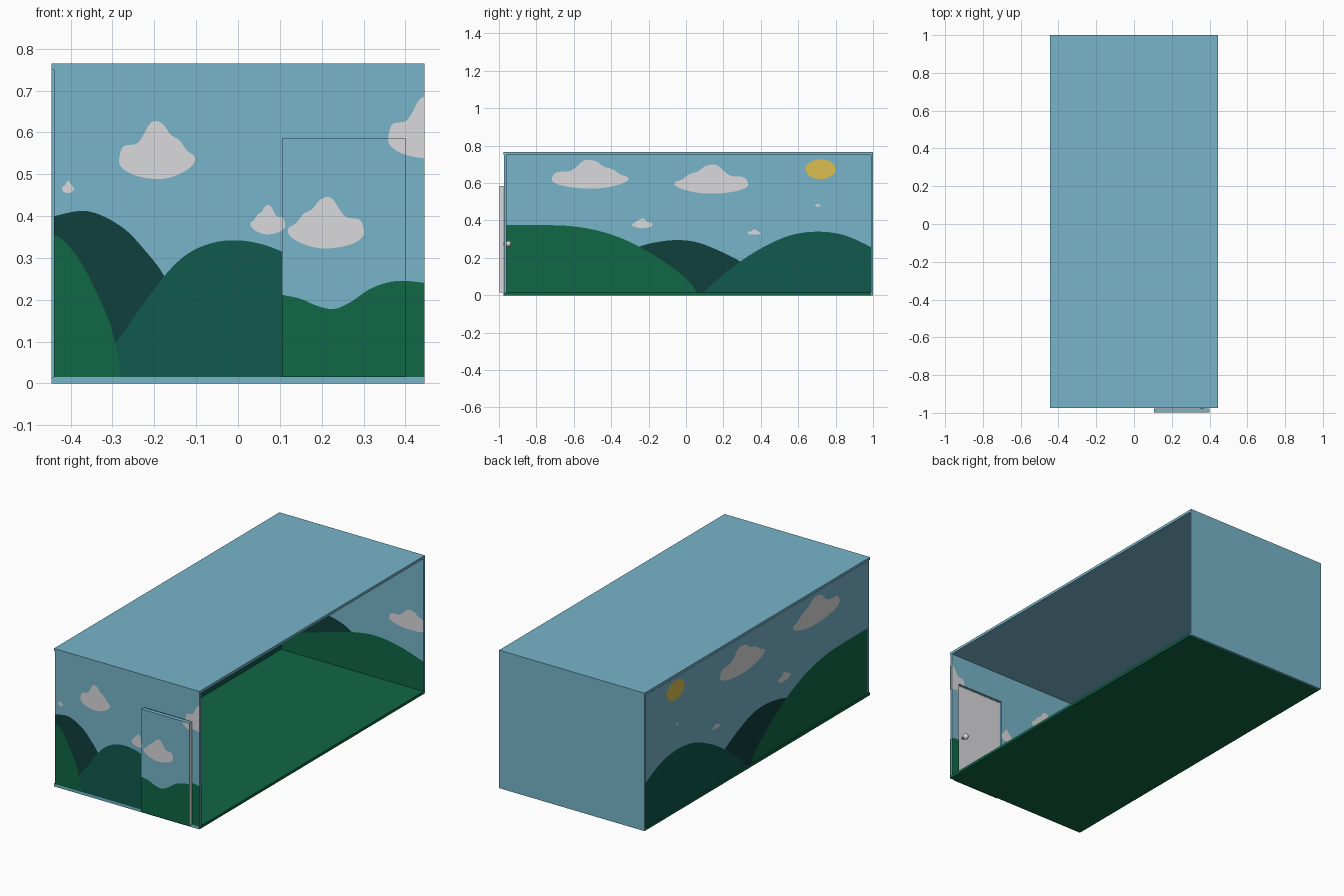
import bpy, bmesh, math
from mathutils import Vector

if "Cube" in bpy.data.objects:
    bpy.data.objects.remove(bpy.data.objects["Cube"])


def material(name, rgb):
    m = bpy.data.materials.new(name)
    m.diffuse_color = (*rgb, 1)
    m.use_nodes = True
    m.node_tree.nodes["Principled BSDF"].inputs["Base Color"].default_value = m.diffuse_color
    return m


SKY = material("sky_blue", (0.185, 0.46, 0.59))
GREEN = material("meadow_green", (0.005, 0.135, 0.062))
TEAL = material("hill_teal", (0.005, 0.10, 0.076))
DARK = material("far_hill_dark", (0.005, 0.05, 0.044))
WHITE = material("cloud_white", (0.70, 0.70, 0.72))
YELLOW = material("sun_yellow", (0.72, 0.52, 0.08))


def finish(bm, name, mats):
    me = bpy.data.meshes.new(name)
    bm.to_mesh(me)
    bm.free()
    for m in mats:
        me.materials.append(m)
    ob = bpy.data.objects.new(name, me)
    bpy.context.collection.objects.link(ob)
    return ob


def box(name, lo, hi, mats, rule=None):
    """Box between two corners; rule(normal) picks the material index."""
    bm = bmesh.new()
    bmesh.ops.create_cube(bm, size=1)
    for v in bm.verts:
        v.co = Vector([lo[i] if v.co[i] < 0 else hi[i] for i in range(3)])
    bm.normal_update()
    if rule:
        for f in bm.faces:
            f.material_index = rule(f.normal)
    return finish(bm, name, mats)


def smooth(pts, closed, steps=5):
    """Catmull-Rom curve through a few points."""
    n, out = len(pts), []
    for i in range(n if closed else n - 1):
        q = [pts[(i + k) % n] if closed else pts[min(max(i + k, 0), n - 1)] for k in (-1, 0, 1, 2)]
        for s in range(steps):
            t = s / steps
            out.append(tuple(0.5 * (2 * b + (c - a) * t + (2 * a - 5 * b + 4 * c - d) * t * t
                                    + (3 * b - a - 3 * c + d) * t ** 3) for a, b, c, d in zip(*q)))
    return out if closed else out + [pts[-1]]


def paint(name, mat, pts, panels, layer):
    """Painted shape: clipped to each panel and laid just off its surface.
    A panel is (axis, position, facing sign, u min, u max, z min, z max)."""
    whole = bmesh.new()
    for axis, pos, sign, u0, u1, z0, z1 in panels:
        bm = bmesh.new()
        bm.faces.new([bm.verts.new((u, z, 0)) for u, z in pts])
        bmesh.ops.triangulate(bm, faces=bm.faces[:])
        for co, no in (((u0, 0, 0), (-1, 0, 0)), ((u1, 0, 0), (1, 0, 0)),
                       ((0, z0, 0), (0, -1, 0)), ((0, z1, 0), (0, 1, 0))):
            bmesh.ops.bisect_plane(bm, geom=bm.verts[:] + bm.edges[:] + bm.faces[:],
                                   plane_co=co, plane_no=no, clear_outer=True)
        w = pos + sign * 0.0006 * layer
        for f in bm.faces:
            vs = [Vector((w, v.co.x, v.co.y)) if axis == 0 else Vector((v.co.x, w, v.co.y))
                  for v in f.verts]
            n = (vs[1] - vs[0]).cross(vs[2] - vs[0])
            if n[axis] * sign < 0:
                vs.reverse()
            whole.faces.new([whole.verts.new(v) for v in vs])
        bm.free()
    bmesh.ops.remove_doubles(whole, verts=whole.verts[:], dist=1e-5)
    finish(whole, name, [mat])


def hill(name, mat, crest, panels, layer):
    pts = smooth(crest, False)
    base = 0.01
    paint(name, mat, pts + [(pts[-1][0], base), (pts[0][0], base)], panels, layer)


CLOUD = [(0, .38), (.06, .56), (.25, .62), (.42, .97), (.57, .95), (.68, .76), (.8, .66),
         (.9, .48), (1, .38), (.98, .24), (.84, .1), (.62, 0), (.38, 0), (.15, .08), (.01, .22)]


def clouds(prefix, boxes, panels):
    """Clouds from (left, right, bottom, top, flipped) boxes."""
    for i, (a, b, c, d, flip) in enumerate(boxes):
        pts = [(a + (1 - u if flip else u) * (b - a), c + v * (d - c)) for u, v in smooth(CLOUD, True, 4)]
        paint(f"{prefix}_cloud_{i + 1}", WHITE, pts, panels, 1)


# room shell, open on the right
X, YF, YB, H, T = 0.446, -0.975, 1.0, 0.765, 0.015
DX0, DX1, DZ = 0.105, 0.40, 0.585
box("floor", (-X, YF, 0), (X, YB - 0.01, T), [GREEN, SKY], lambda n: int(n.y < -0.5))
box("roof", (-X, YF, H - T), (X, YB - 0.01, H), [SKY])
box("back_wall", (-X, YB - 0.01, 0), (X, YB, H), [SKY])
box("left_wall", (-0.44, -0.96, T), (-0.428, YB - 0.01, H - T), [SKY])

# front wall with a doorway: one outline extruded through its thickness
bm = bmesh.new()
outline = [(-0.44, T), (DX0, T), (DX0, DZ), (DX1, DZ), (DX1, T), (X, T), (X, H - T), (-0.44, H - T)]
face = bm.faces.new([bm.verts.new((x, YF + 0.001, z)) for x, z in outline])
ext = bmesh.ops.extrude_face_region(bm, geom=[face])
for v in ext["geom"]:
    if isinstance(v, bmesh.types.BMVert):
        v.co.y = -0.96
bmesh.ops.recalc_face_normals(bm, faces=bm.faces[:])
finish(bm, "front_wall", [SKY])

# door outside the doorway: painted front, plain white inside and edges
box("door", (DX0, -0.998, T), (DX1, -0.9755, DZ), [WHITE, SKY], lambda n: int(n.y < -0.5 or n.z > 0.5))

# door knob turned from a profile
bm = bmesh.new()
R = 0.016
prof = [(0.0, 0.007), (0.012, 0.007)] + [(0.026 - R * math.cos(a), R * math.sin(a))
                                         for a in [math.radians(d) for d in range(26, 176, 15)]]
rings = [[bm.verts.new((0.36 + r * math.cos(k * math.tau / 20), -0.9755 + y, 0.275 + r * math.sin(k * math.tau / 20)))
          for k in range(20)] for y, r in prof]
for a, b in zip(rings, rings[1:]):
    for k in range(20):
        bm.faces.new((a[k], a[(k + 1) % 20], b[(k + 1) % 20], b[k]))
bm.faces.new(rings[-1])
bmesh.ops.recalc_face_normals(bm, faces=bm.faces[:])
knob = finish(bm, "door_knob", [WHITE])
for p in knob.data.polygons:
    p.use_smooth = True

# painted panels: front wall (both sides, around the doorway) plus the door front
front = [("y", -0.998, -1, DX0, DX1, T, DZ)]
for pos, sign in ((YF + 0.001, -1), (-0.96, 1)):
    front += [("y", pos, sign, -0.44, DX0, T, H - T), ("y", pos, sign, DX1, X, T, H - T),
              ("y", pos, sign, DX0, DX1, DZ, H - T)]
front = [(1,) + p[1:] for p in front]
left = [(0, -0.44, -1, -0.96, 0.99, T, H - T), (0, -0.428, 1, -0.96, 0.99, T, H - T)]
back = [(1, 0.99, -1, -0.428, X, T, H - T)]

# front scenery
hill("front_far_hill", DARK, [(-.45, .397), (-.38, .412), (-.33, .403), (-.27, .368), (-.22, .315),
                              (-.175, .255), (-.1, .12)], front, 1)
hill("front_middle_hill", TEAL, [(-.34, .03), (-.285, .107), (-.24, .17), (-.175, .258), (-.12, .31),
                                 (-.06, .336), (0, .342), (.06, .332), (DX0, .315)], front, 2)
hill("front_near_hill", GREEN, [(-.45, .362), (-.41, .335), (-.37, .28), (-.33, .2), (-.305, .14),
                                (-.288, .07), (-.28, .012)], front, 3)
hill("door_hill", GREEN, [(DX0, .212), (.15, .202), (.19, .185), (.23, .178), (.27, .195),
                          (.32, .228), (.38, .245), (.45, .24)], front, 2)
clouds("front", [(-.283, -.104, .49, .628, 0), (-.42, -.392, .455, .485, 0), (.03, .112, .357, .427, 1),
                 (.12, .30, .324, .446, 1), (.36, .54, .54, .685, 0)], front)

# left wall scenery
hill("left_far_hill", DARK, [(-.4, .2), (-.25, .26), (-.15, .285), (-.05, .295), (.05, .285),
                             (.15, .25), (.29, .18), (.38, .1)], left, 1)
hill("left_middle_hill", TEAL, [(.09, .013), (.2, .11), (.29, .18), (.4, .25), (.55, .318),
                                (.7, .34), (.85, .32), (1, .252)], left, 2)
hill("left_near_hill", GREEN, [(-.98, .375), (-.75, .375), (-.6, .368), (-.45, .34), (-.3, .285),
                               (-.15, .2), (0, .09), (.06, .013)], left, 3)
clouds("left", [(-.715, -.31, .572, .725, 0), (-.06, .33, .545, .70, 1), (-.29, -.18, .36, .412, 1),
                (.33, .40, .324, .352, 0), (.69, .72, .475, .49, 0)], left)
paint("sun", YELLOW, [(.72 + .08 * math.cos(k * math.tau / 32), .674 + .053 * math.sin(k * math.tau / 32))
                      for k in range(32)], left, 1)

# back wall scenery, inside only
hill("back_far_hill", DARK, [(-.45, .2), (-.3, .255), (-.15, .28), (0, .23), (.1, .1)], back, 1)
hill("back_near_hill", GREEN, [(-.45, .1), (-.2, .17), (0, .225), (.15, .245), (.3, .225), (.46, .175)], back, 2)
clouds("back", [(.235, .5, .335, .445, 0), (-.26, -.05, .5, .6, 1)], back)
